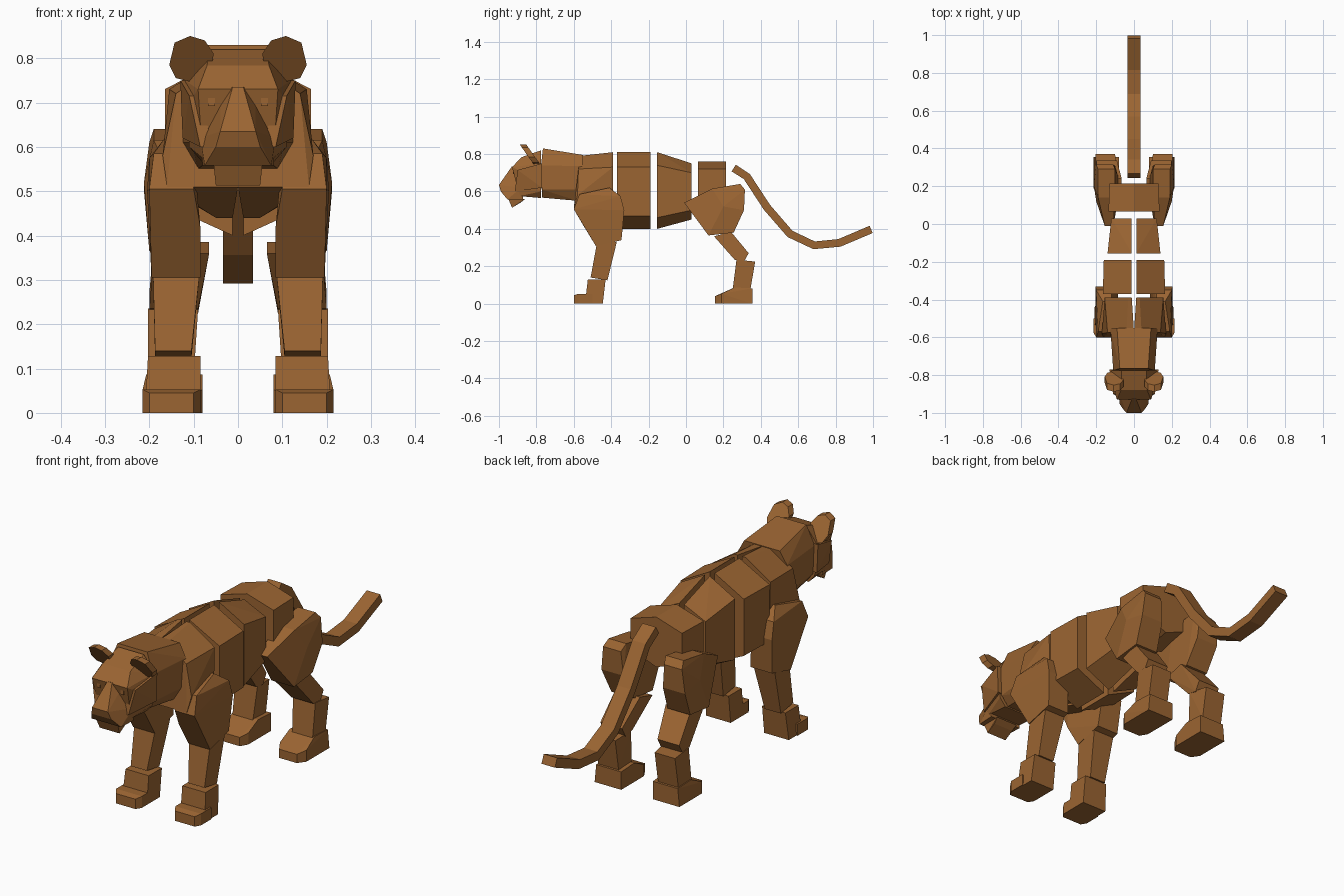
import bpy, bmesh, math
from mathutils import Vector

if "Cube" in bpy.data.objects:
    bpy.data.objects.remove(bpy.data.objects["Cube"], do_unlink=True)

fur = bpy.data.materials.new("warm brown fur")
fur.use_nodes = True
FUR_COLOUR = (0.33, 0.13, 0.032, 1)
fur.diffuse_color = FUR_COLOUR
fur.node_tree.nodes["Principled BSDF"].inputs["Base Color"].default_value = FUR_COLOUR


def finish(name, bm, mirrored):
    """Turn a bmesh into a flat-shaded object, optionally mirrored across x."""
    mesh = bpy.data.meshes.new(name)
    bmesh.ops.recalc_face_normals(bm, faces=bm.faces)
    bm.to_mesh(mesh)
    bm.free()
    mesh.materials.append(fur)
    part = bpy.data.objects.new(name, mesh)
    bpy.context.collection.objects.link(part)
    if mirrored:
        mirror = part.modifiers.new("mirror", "MIRROR")
        mirror.use_mirror_merge = False
    return part


def hull(name, points, mirrored):
    """Faceted convex block around a set of points."""
    bm = bmesh.new()
    for point in points:
        bm.verts.new(point)
    bmesh.ops.convex_hull(bm, input=bm.verts)
    loose = [v for v in bm.verts if not v.link_faces]
    bmesh.ops.delete(bm, geom=loose, context="VERTS")
    bmesh.ops.dissolve_limit(bm, angle_limit=math.radians(4),
                             verts=bm.verts, edges=bm.edges)
    return finish(name, bm, mirrored)


def pair(name, *bars):
    """Left and right blocks; every bar is (y, z, inner x, outer x)."""
    points = [(x, y, z) for y, z, inner, outer in bars for x in (inner, outer)]
    return hull(name, points, True)


def centre(name, *bars):
    """Symmetric block; every bar is (y, z, half width)."""
    points = [(x, y, z) for y, z, w in bars for x in (-w, w)]
    return hull(name, points, False)


def barrel(name, gap, *sections):
    """Ridged trunk halves; section = (y, ridge, shoulder, flank, belly, width)."""
    bars = []
    for y, ridge, shoulder, flank, belly, width in sections:
        bars += [(y, ridge, gap, gap), (y, shoulder, gap, width),
                 (y, flank, gap, width), (y, belly, gap, gap)]
    return pair(name, *bars)


# Trunk
barrel("ribcage", .012, (-.37, .81, .73, .47, .40, .165), (-.19, .81, .73, .47, .40, .16))
barrel("loin", .012, (-.155, .81, .74, .46, .40, .14), (.03, .75, .70, .50, .45, .12))
barrel("pelvis", 0, (.065, .76, .72, .55, .50, .135), (.215, .76, .72, .58, .53, .13))
pair("chest",
     (-.57, .79, 0, .04), (-.575, .72, 0, .14), (-.58, .58, 0, .17),
     (-.6, .51, 0, .16), (-.39, .81, .012, .03), (-.39, .73, .012, .155),
     (-.39, .5, .012, .15), (-.39, .44, .012, .05))

# Front legs
pair("shoulder",
     (-.6, .505, .1, .2), (-.57, .585, .1, .19), (-.41, .62, .12, .165),
     (-.35, .575, .12, .2), (-.33, .5, .1, .205), (-.345, .34, .085, .195),
     (-.48, .305, .085, .195), (-.55, .42, .085, .2))
pair("foreleg",
     (-.475, .33, .085, .192), (-.37, .33, .085, .192),
     (-.42, .125, .105, .187), (-.51, .14, .105, .187))
pair("front_wrist",
     (-.525, .128, .085, .203), (-.43, .128, .085, .203),
     (-.54, 0, .085, .21), (-.445, 0, .085, .21))
pair("front_toes",
     (-.6, 0, .1, .2), (-.6, .045, .1, .2), (-.575, .053, .085, .215),
     (-.575, 0, .085, .215), (-.5, .053, .085, .215), (-.5, 0, .085, .215))

# Hind legs
pair("thigh",
     (-.01, .54, .11, .155), (.14, .615, .1, .19), (.29, .64, .1, .19),
     (.315, .61, .11, .2), (.31, .5, .1, .212), (.2, .52, .1, .212),
     (.255, .38, .085, .2), (.12, .365, .085, .2))
pair("shank",
     (.15, .36, .065, .19), (.24, .385, .065, .19), (.335, .27, .09, .2),
     (.31, .225, .09, .2), (.26, .235, .09, .2))
pair("hock",
     (.27, .235, .09, .203), (.37, .225, .1, .203),
     (.345, .08, .1, .203), (.25, .08, .1, .203))
pair("hind_foot",
     (.155, 0, .1, .19), (.155, .04, .1, .19), (.19, 0, .08, .215),
     (.19, .053, .08, .215), (.26, .087, .08, .207), (.355, .082, .08, .207),
     (.355, 0, .08, .215))

# Neck and head
centre("neck",
       (-.765, .83, .075), (-.55, .795, .09), (-.775, .74, .11),
       (-.555, .735, .125), (-.77, .61, .105), (-.575, .61, .125),
       (-.77, .567, .07), (-.58, .55, .09))
centre("skull",
       (-.775, .82, .065), (-.775, .75, .12), (-.775, .6, .11),
       (-.775, .565, .08), (-.88, .783, .07), (-.93, .73, .09),
       (-.9, .715, .1), (-.89, .66, .095), (-.89, .575, .08))
centre("muzzle",
       (-.93, .735, .012), (-1, .635, .04), (-.99, .6, .05),
       (-.955, .558, .075), (-.87, .558, .08), (-.88, .62, .085),
       (-.88, .72, .04))
centre("chin",
       (-.93, .513, .05), (-.95, .56, .055), (-.86, .56, .055), (-.885, .54, .05))
pair("cheek",
     (-.77, .75, .08, .13), (-.77, .62, .08, .125),
     (-.9, .715, .08, .11), (-.915, .6, .06, .085))
pair("eye",
     (-.925, .712, .052, .068), (-.925, .692, .052, .068),
     (-.88, .712, .052, .068), (-.88, .692, .052, .068))

# Ears: tilted six-sided plates
ear_outline = [(.055, .81), (.075, .84), (.108, .85), (.143, .835),
               (.155, .785), (.14, .755), (.10, .745), (.06, .775)]
ear_points = [(x, -.86 + .5 * (.81 - z) * -1 + offset, z)
              for x, z in ear_outline for offset in (0, .035)]
ear_points = [(x, y - 1.2 * (z - .81), z) for x, y, z in ear_points]
hull("ear", ear_points, True)

# Tail: square tube swept along a path
path = [Vector((0, y, z)) for y, z in (
    (.255, .725), (.325, .68), (.433, .515), (.556, .373),
    (.685, .312), (.82, .325), (.99, .397))]
bm = bmesh.new()
rings = []
for i, point in enumerate(path):
    along = path[min(i + 1, len(path) - 1)] - path[max(i - 1, 0)]
    up = Vector((0, -along.z, along.y)).normalized() * .021
    side = Vector((.034, 0, 0))
    rings.append([bm.verts.new(point + a * side + b * up)
                  for a, b in ((-1, -1), (1, -1), (1, 1), (-1, 1))])
for low, high in zip(rings, rings[1:]):
    for k in range(4):
        n = (k + 1) % 4
        bm.faces.new((low[k], low[n], high[n], high[k]))
bm.faces.new(rings[0])
bm.faces.new(rings[-1])
finish("tail", bm, False)
